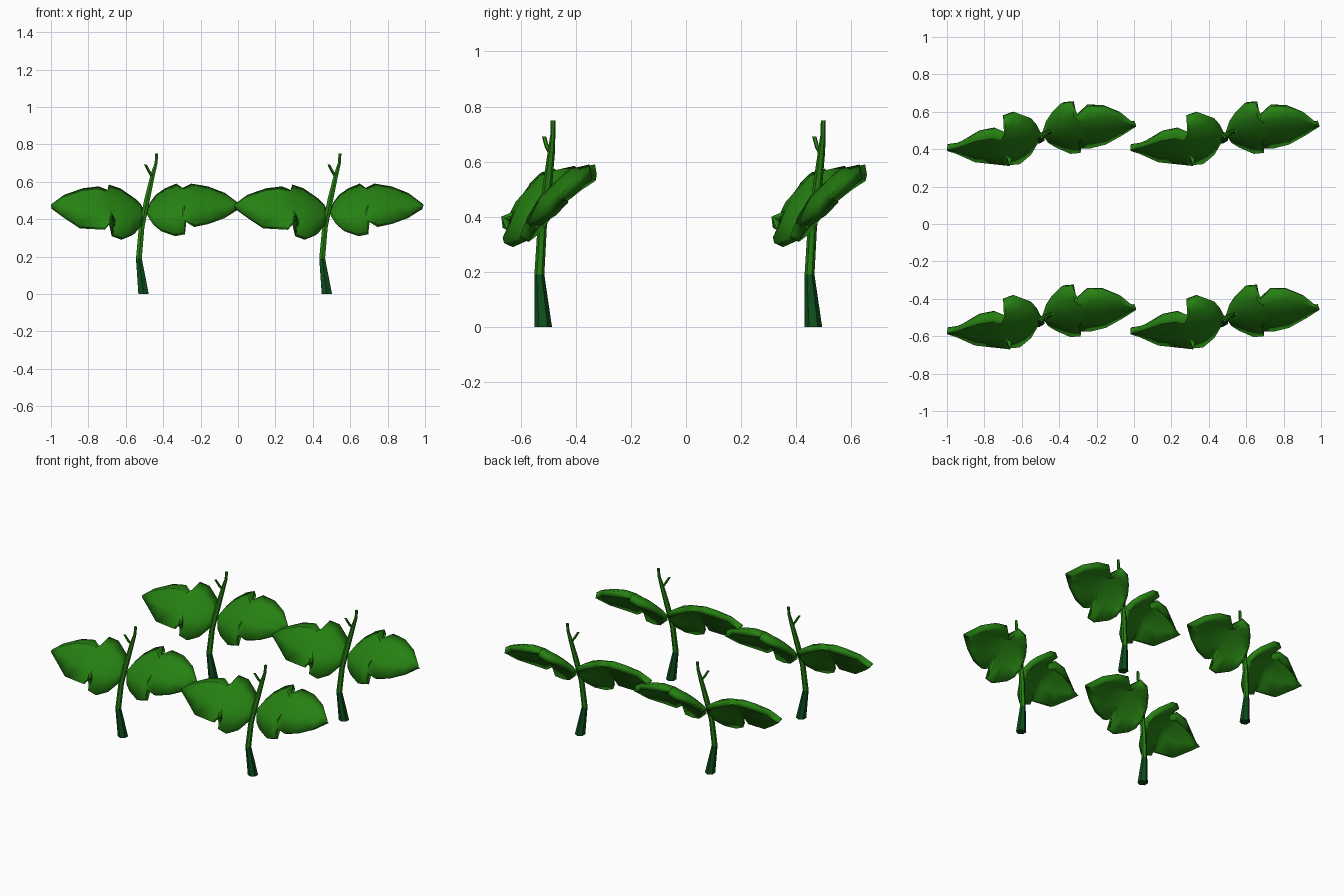
import bpy, bmesh, math
from mathutils import Vector

if "Cube" in bpy.data.objects:
    bpy.data.objects.remove(bpy.data.objects["Cube"])

def material(name, col):
    m = bpy.data.materials.new(name)
    m.diffuse_color = (*col, 1)
    m.use_nodes = True
    m.node_tree.nodes["Principled BSDF"].inputs["Base Color"].default_value = m.diffuse_color
    return m

GREEN = material("leaf green", (0.019, 0.215, 0.006))
DARK = material("dark stem green", (0.004, 0.075, 0.012))
ORIGIN = Vector((-0.49, -0.49, 0))   # points below are measured on the front left plant

def finish(name, bm, mats):
    me = bpy.data.meshes.new(name)
    bm.to_mesh(me)
    bm.free()
    ob = bpy.data.objects.new(name, me)
    bpy.context.collection.objects.link(ob)
    for m in mats:
        me.materials.append(m)
    return ob

def smooth(ob):
    bpy.ops.object.select_all(action='DESELECT')
    ob.select_set(True)
    bpy.context.view_layer.objects.active = ob
    bpy.ops.object.shade_smooth_by_angle(angle=math.radians(32))

# leaf: rows from stem to tip, each row = back edge, midrib, front edge
def leaf(name, rows):
    bm = bmesh.new()
    grid = []
    for r in rows:
        u, m, l = (Vector(r[i:i + 3]) - ORIGIN for i in (0, 3, 6))
        w = (u - l).length
        bulge = Vector((0, -0.6, 0.8)) * w * 0.05
        pts = (u, (u + m) / 2 + bulge, m, (m + l) / 2 + bulge, l)
        grid.append([bm.verts.new(p) for p in pts])
    for a, b in zip(grid, grid[1:]):
        for i in range(4):
            bm.faces.new((a[i], a[i + 1], b[i + 1], b[i]))
    bm.normal_update()
    if sum(f.normal.z for f in bm.faces) < 0:
        bmesh.ops.reverse_faces(bm, faces=bm.faces[:])
    ob = finish(name, bm, [GREEN])
    s = ob.modifiers.new("thickness", 'SOLIDIFY')
    s.thickness = 0.038
    s.offset = -1
    smooth(ob)
    return ob

# tapering tube through (x, y, z, radius); dark below a given height
def tube(name, path, sides=6, dark_below=-1):
    bm = bmesh.new()
    rings = []
    pts = [Vector(p[:3]) - ORIGIN for p in path]
    for i, p in enumerate(pts):
        d = (pts[min(i + 1, len(pts) - 1)] - pts[max(i - 1, 0)]).normalized()
        if i in (0, len(pts) - 1):
            d = Vector((0, 0, 1))
        q = Vector((0, 0, 1)).rotation_difference(d)
        ring = []
        for k in range(sides):
            t = math.tau * (k + 0.5) / sides
            ring.append(bm.verts.new(p + q @ Vector((math.cos(t), math.sin(t), 0)) * path[i][3]))
        rings.append(ring)
    for a, b in zip(rings, rings[1:]):
        for k in range(sides):
            j = (k + 1) % sides
            bm.faces.new((a[k], a[j], b[j], b[k]))
    bm.faces.new(rings[0][::-1])
    bm.faces.new(rings[-1])
    for f in bm.faces:
        f.material_index = int(f.calc_center_median().z < dark_below)
    ob = finish(name, bm, [GREEN, DARK])
    smooth(ob)
    return ob

right = leaf("right_leaf", [
    (-.49, -.49, .44, -.49, -.50, .44, -.485, -.505, .42),
    (-.47, -.43, .49, -.46, -.495, .465, -.46, -.545, .38),
    (-.44, -.385, .53, -.41, -.48, .50, -.42, -.57, .35),
    (-.39, -.335, .565, -.36, -.475, .52, -.34, -.605, .325),
    (-.33, -.33, .59, -.31, -.47, .53, -.285, -.60, .335),
    (-.30, -.40, .565, -.27, -.465, .535, -.295, -.575, .40),
    (-.25, -.35, .59, -.22, -.465, .535, -.23, -.575, .375),
    (-.16, -.35, .575, -.14, -.46, .525, -.15, -.555, .39),
    (-.07, -.385, .54, -.07, -.455, .505, -.06, -.505, .42),
    (.01, -.45, .48, .012, -.455, .475, .01, -.46, .47)])
left = leaf("left_leaf", [
    (-.50, -.49, .44, -.50, -.50, .44, -.50, -.51, .42),
    (-.52, -.45, .48, -.53, -.51, .46, -.515, -.55, .37),
    (-.55, -.415, .51, -.57, -.525, .48, -.55, -.61, .325),
    (-.63, -.385, .565, -.63, -.53, .51, -.61, -.66, .305),
    (-.69, -.405, .585, -.68, -.54, .52, -.665, -.665, .325),
    (-.695, -.50, .555, -.72, -.55, .525, -.655, -.635, .39),
    (-.745, -.475, .575, -.77, -.555, .525, -.71, -.665, .36),
    (-.83, -.49, .565, -.84, -.565, .52, -.85, -.65, .365),
    (-.93, -.55, .53, -.92, -.575, .505, -.95, -.605, .43),
    (-.998, -.58, .48, -1, -.585, .475, -.998, -.59, .47)])

# stem with a small side twig
stem = tube("stem", [
    (-.505, -.518, 0, .032), (-.53, -.532, .19, .018), (-.515, -.522, .36, .017),
    (-.485, -.503, .51, .017), (-.455, -.488, .64, .013), (-.438, -.483, .70, .009),
    (-.435, -.482, .75, .009)], dark_below=0.18)
twig = tube("side_twig", [
    (-.458, -.49, .625, .008), (-.475, -.505, .655, .008), (-.494, -.515, .692, .008)], sides=5)

# four plants in a square
parts = [stem, twig, left, right]
for sx in (-1, 1):
    for sy in (-1, 1):
        for p in parts:
            ob = p if (sx, sy) == (-1, -1) else p.copy()
            if ob is not p:
                bpy.context.collection.objects.link(ob)
            ob.location = (0.49 * sx, 0.49 * sy, 0)
